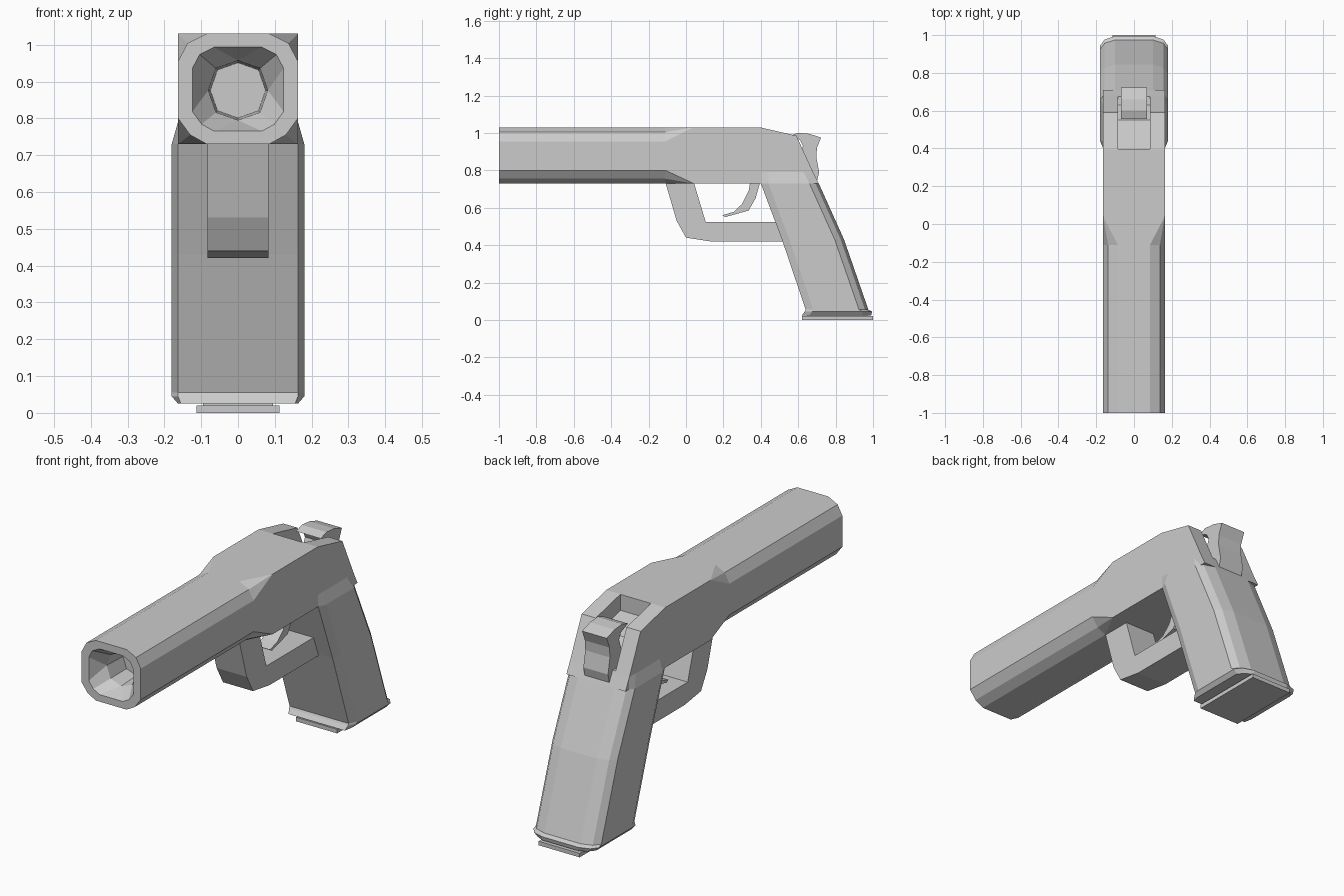
import bpy, bmesh

if "Cube" in bpy.data.objects:
    bpy.data.objects.remove(bpy.data.objects["Cube"])


def make(name, rings):
    """Loft a closed solid through rings of equal point count; coincident points merge."""
    bm = bmesh.new()
    vs = [[bm.verts.new(p) for p in r] for r in rings]
    n = len(vs[0])
    for a, b in zip(vs, vs[1:]):
        for i in range(n):
            j = (i + 1) % n
            bm.faces.new((a[i], a[j], b[j], b[i]))
    bm.faces.new(vs[0])
    bm.faces.new(vs[-1])
    bmesh.ops.remove_doubles(bm, verts=bm.verts, dist=1e-4)
    bmesh.ops.recalc_face_normals(bm, faces=bm.faces)
    me = bpy.data.meshes.new(name)
    bm.to_mesh(me)
    bm.free()
    ob = bpy.data.objects.new(name, me)
    bpy.context.collection.objects.link(ob)
    return ob


def prism(name, profile, half):
    """Extrude a (y, z) profile to both sides of x = 0."""
    return make(name, [[(s * half, y, z) for y, z in profile] for s in (-1, 1)])


def box(name, half, y0, y1, z0, z1):
    return prism(name, [(y0, z0), (y1, z0), (y1, z1), (y0, z1)], half)


def mirror_ring(right):
    """Complete a half ring given on +x, running from bottom to top or front to back."""
    return right + [(-x, y, z) for x, y, z in reversed(right)]


# Slide: bevelled tube with a funnel muzzle, fading into a square block
BEVELLED = [(.085, .73), (.13, .755), (.163, .80), (.163, .955), (.137, 1.004), (.085, 1.03)]
SQUARE = [(.163, .73)] * 3 + [(.163, 1.03)] * 3
CZ = .876


def section(y, pts, k=1.0):
    return mirror_ring([(x * k, y, CZ + (z - CZ) * k) for x, z in pts])


def octagon(r):
    d = r * .74
    return [(0, CZ - r), (d, CZ - d), (r, CZ), (r, CZ), (d, CZ + d), (0, CZ + r)]


make("slide", [
    section(-.80, octagon(.075)),
    section(-.92, octagon(.081)),
    section(-1, BEVELLED, .76),
    section(-1, BEVELLED),
    section(-.11, BEVELLED),
    section(.04, SQUARE),
])

# Frame: square rear block, slotted for the hammer
frame = prism("frame", [(.04, .73), (.04, 1.03), (.395, 1.03), (.59, .985),
                        (.68, .79), (.71, .73)], .163)
cutter = prism("hammer_slot_cutter", [(.397, 1.2), (.397, .95), (.55, .91), (.63, .80),
                                      (.9, .795), (.9, 1.2)], .085)
cutter.hide_render = True
cutter.hide_viewport = True
cut = frame.modifiers.new("hammer_slot", "BOOLEAN")
cut.operation = "DIFFERENCE"
cut.object = cutter
cut.solver = "EXACT"


# Grip: raked loft with a chamfered front and rounded back
def grip_ring(z, f, b, w=.18, edge=.163):
    return mirror_ring([(edge, f, z), (w, f + .04, z), (w, b - .05, z),
                        (w - .025, b - .018, z), (.10, b, z)])


top = mirror_ring([(.163, .40, .79), (.163, .44, .79), (.163, .63, .79),
                   (.163, .68, .79), (.10, .68, .79)])
make("grip", [
    top,
    grip_ring(.73, .40, .71),
    grip_ring(.43, .513, .845),
    grip_ring(.055, .64, .975),
    grip_ring(.045, .635, .995),
    grip_ring(.025, .62, .99, .163, .155),
])

# Magazine neck and base plate
box("magazine_neck", .095, .65, .97, .015, .04)
box("magazine_plate", .113, .62, 1.0, 0, .02)

# Trigger guard and trigger
prism("trigger_guard", [(-.11, .735), (-.05, .53), (0, .44), (.13, .42), (.55, .42),
                        (.55, .525), (.105, .525), (.042, .735)], .083)
prism("trigger", [(.345, .75), (.335, .69), (.30, .62), (.255, .578), (.195, .56), (.21, .55),
                  (.335, .585), (.372, .65), (.40, .75)], .04)

# Hammer
prism("hammer", [(.555, .985), (.60, 1.0), (.66, .995), (.722, .975), (.70, .92), (.697, .87),
                 (.712, .79), (.70, .74), (.60, .76), (.60, .86), (.625, .93), (.61, .962),
                 ], .068)
